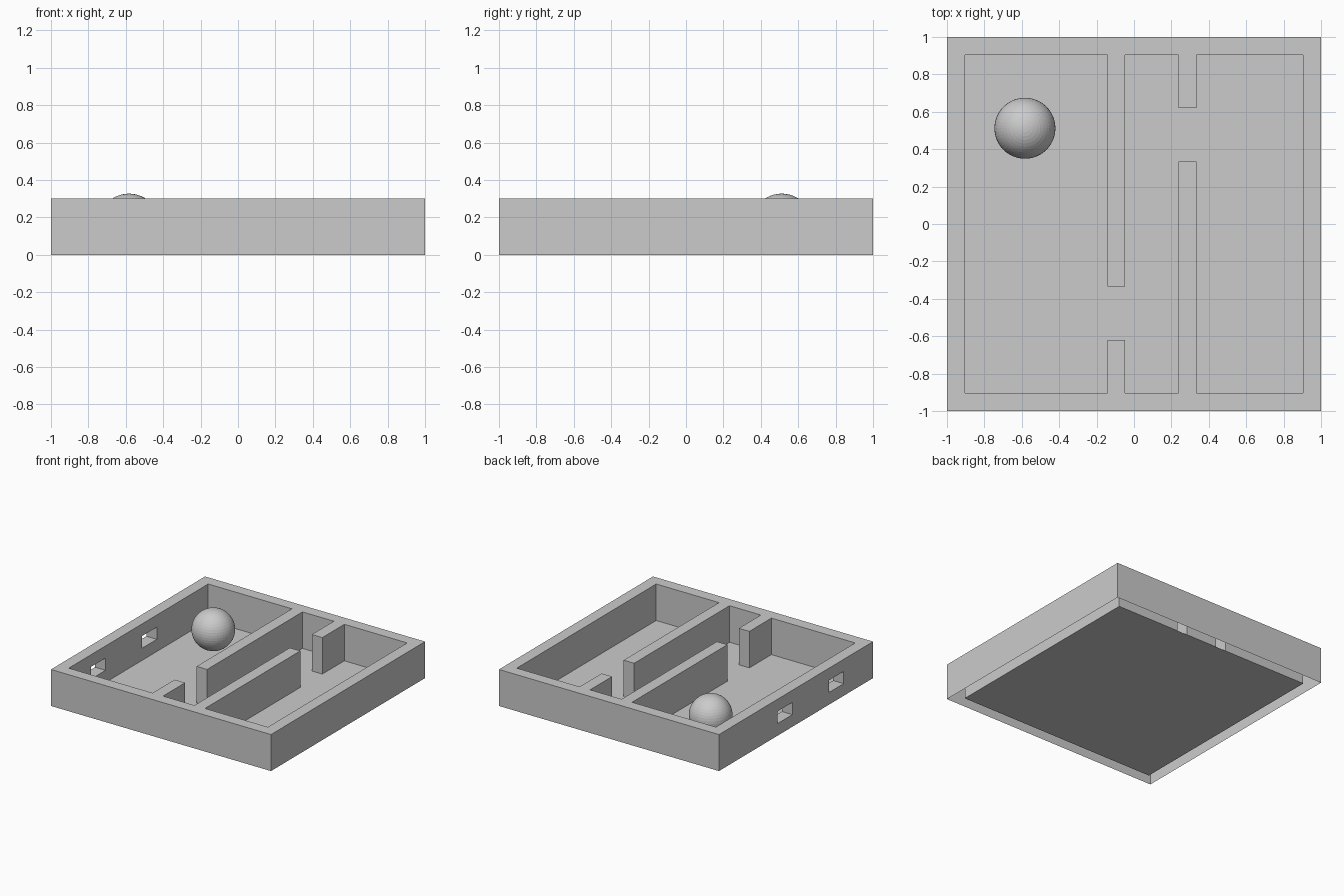
import bpy, bmesh

if "Cube" in bpy.data.objects:
    bpy.data.objects.remove(bpy.data.objects["Cube"])

U = 2 / 21          # grid module of the maze (one wall thickness)
H = 0.3             # wall height


def make_object(name, bm):
    mesh = bpy.data.meshes.new(name)
    bm.to_mesh(mesh)
    bm.free()
    obj = bpy.data.objects.new(name, mesh)
    bpy.context.collection.objects.link(obj)
    return obj


def add_loop(bm, pts, z):
    vs = [bm.verts.new((x * U, y * U, z)) for x, y in pts]
    edges = [bm.edges.new((a, b)) for a, b in zip(vs, vs[1:] + vs[:1])]
    return vs, edges


# Plan outlines in modules: outer square and the connected room inside
R, W = 10.5, 9.5
outer = [(-R, -R), (R, -R), (R, R), (-R, R)]
room = [(-W, -W),
        (-1.5, -W), (-1.5, -6.5), (-0.5, -6.5), (-0.5, -W),
        (2.5, -W), (2.5, 3.5), (3.5, 3.5), (3.5, -W),
        (W, -W), (W, W),
        (3.5, W), (3.5, 6.5), (2.5, 6.5), (2.5, W),
        (-0.5, W), (-0.5, -3.5), (-1.5, -3.5), (-1.5, W),
        (-W, W)]

# Maze walls, extruded from the plan
bm = bmesh.new()
edges = add_loop(bm, outer, 0)[1] + add_loop(bm, room, 0)[1]
bmesh.ops.triangle_fill(bm, edges=edges, use_beauty=True, normal=(0, 0, 1))
ext = bmesh.ops.extrude_face_region(bm, geom=bm.faces[:], use_keep_orig=True)
for v in [g for g in ext["geom"] if isinstance(g, bmesh.types.BMVert)]:
    v.co.z = H
bmesh.ops.recalc_face_normals(bm, faces=bm.faces[:])
walls = make_object("maze_walls", bm)

# Two windows through the left wall
bm = bmesh.new()
for y in (1.5, -5.5):
    cube = bmesh.ops.create_cube(bm, size=1)["verts"]
    bmesh.ops.scale(bm, vec=(0.25, 2 * U, 0.1), verts=cube)
    bmesh.ops.translate(bm, vec=(-10 * U, y * U, 0.15), verts=cube)
cutter = make_object("window_cutter", bm)
cutter.hide_render = True
mod = walls.modifiers.new("windows", "BOOLEAN")
mod.operation = "DIFFERENCE"
mod.solver = "EXACT"
mod.object = cutter
bpy.context.view_layer.objects.active = walls
bpy.ops.object.modifier_apply(modifier=mod.name)
bpy.data.objects.remove(cutter)

# Walls are hollow, open underneath
bm = bmesh.new()
bm.from_mesh(walls.data)
under = [f for f in bm.faces if max(v.co.z for v in f.verts) < 0.001]
bmesh.ops.delete(bm, geom=under, context="FACES")
bm.to_mesh(walls.data)
bm.free()

# Floor sheet of the room
bm = bmesh.new()
bm.faces.new(add_loop(bm, room, 0)[0])
bmesh.ops.triangulate(bm, faces=bm.faces[:])
make_object("floor", bm)

# Ball resting on the floor
bpy.ops.mesh.primitive_uv_sphere_add(segments=48, ring_count=24, radius=0.163,
                                     location=(-0.583, 0.512, 0.164))
bpy.context.object.name = "ball"
